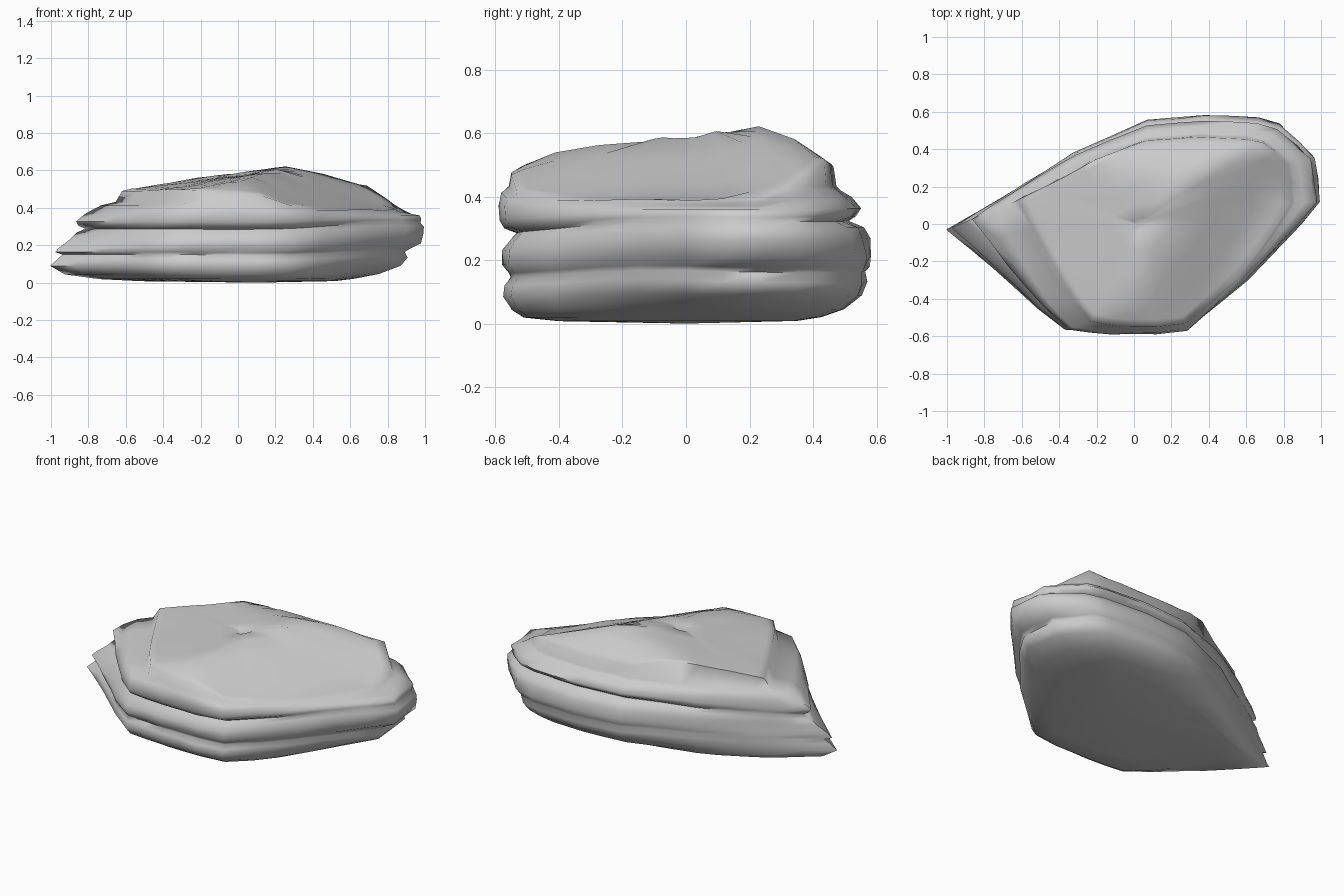
import bpy, bmesh, math, random

if "Cube" in bpy.data.objects:
    bpy.data.objects.remove(bpy.data.objects["Cube"])

random.seed(4)

stone = bpy.data.materials.new("grey stone")
stone.diffuse_color = (0.6, 0.6, 0.6, 1)
stone.use_nodes = True
stone.node_tree.nodes["Principled BSDF"].inputs["Base Color"].default_value = stone.diffuse_color

# Plan outline of the slab, counter-clockwise from the left tip
OUTLINE = [(-1, -.03), (-.75, -.25), (-.52, -.46), (-.37, -.57), (-.12, -.58),
           (.12, -.58), (.29, -.56), (.61, -.3), (.9, 0), (1, .12), (.97, .36),
           (.79, .54), (.67, .57), (.38, .59), (.07, .56), (-.33, .38),
           (-.6, .21), (-.86, .055)]

# Strata: height, then reach to the left, right, front and back
STRATA = [(.008, .52, .52, .40, .35), (.02, .75, .62, .51, .43),
          (.045, .93, .75, .55, .50), (.09, 1.0, .87, .573, .555),
          (.13, .97, .91, .57, .575), (.158, .94, .90, .55, .57),
          (.172, .975, .92, .56, .58), (.20, .955, .985, .578, .588),
          (.25, .90, 1.0, .578, .58), (.285, .86, .995, .55, .56),
          (.305, .82, .975, .533, .51), (.32, .85, .985, .57, .535),
          (.345, .868, .97, .587, .555), (.385, .81, .91, .59, .52),
          (.415, .74, .87, .58, .488), (.432, .66, .85, .558, .475)]


def resample(points):
    """Add a midpoint on every long edge."""
    out = []
    for a, b in zip(points, points[1:] + points[:1]):
        out.append(a)
        if math.dist(a, b) > .2:
            out.append(((a[0] + b[0]) / 2, (a[1] + b[1]) / 2))
    return out


def squeeze(v, size, reach):
    """Pull the far end in to the reach, moving the middle less."""
    return v - (1 - reach / size) * v * abs(v) / size


def fit(p, left, right, front, back):
    """Squeeze an outline point to the given reaches."""
    x = squeeze(p[0], 1, right)
    if p[0] < 0:
        x = squeeze(p[0], 1, left) if left > .7 else p[0] * left
    y = squeeze(p[1], .58, front) if p[1] < 0 else squeeze(p[1], .59, back)
    return x, y + .42 * (1 - left) * min(0, p[0]) ** 2


def top_height(x, y):
    """Crown made of four sloping planes, with a level brim."""
    h = min(.57 + .14 * x + .07 * y, .67 - .40 * x + .28 * y,
            .73 + .46 * y, .82 - .7 * y)
    return max(h, .39)


outline = resample(OUTLINE)
bm = bmesh.new()
rings = []

# Layered sides with gently waving, slightly tilted beds
for z, *reach in STRATA:
    ring = []
    tilt = max(0, min(1, (z - .1) / .15, (.43 - z) / .06))
    for p in outline:
        x, y = fit(p, *reach)
        wave = .008 * math.sin(3 * x + 4 * y) * min(1, z * 8) * (z < .4)
        wave += tilt * (.025 * y + .015 * x)
        height = min(z + wave, top_height(x, y) - (.45 - z) * .3)
        k = 1 + random.uniform(-.01, .005)
        ring.append(bm.verts.new((x * k, y * k, height)))
    rings.append(ring)

# Crown shrinking toward a small pit
PIT = (.03, 0)
for s in (1, .93, .75, .5, .25, .07):
    ring = []
    for p in outline:
        x, y = fit(p, .62, .84, .55, .465)
        x, y = PIT[0] + (x - PIT[0]) * s, PIT[1] + (y - PIT[1]) * s
        lift = random.uniform(-.004, .004) * s
        ring.append(bm.verts.new((x, y, top_height(x, y) + lift)))
    rings.append(ring)

n = len(outline)
for low, high in zip(rings, rings[1:]):
    for i in range(n):
        j = (i + 1) % n
        bm.faces.new((low[i], low[j], high[j], high[i]))

# Close the underside and the pit
for ring, z in ((rings[0], 0), (rings[-1], .55)):
    x, y = PIT if z else (.1, 0)
    centre = bm.verts.new((x, y, z))
    for i in range(n):
        bm.faces.new((ring[i], ring[(i + 1) % n], centre))

bmesh.ops.recalc_face_normals(bm, faces=bm.faces)
mesh = bpy.data.meshes.new("layered_rock")
bm.to_mesh(mesh)
bm.free()
mesh.materials.append(stone)
rock = bpy.data.objects.new("layered_rock", mesh)
bpy.context.collection.objects.link(rock)
bpy.context.view_layer.objects.active = rock
rock.select_set(True)
bpy.ops.object.shade_smooth_by_angle(angle=math.radians(75))
